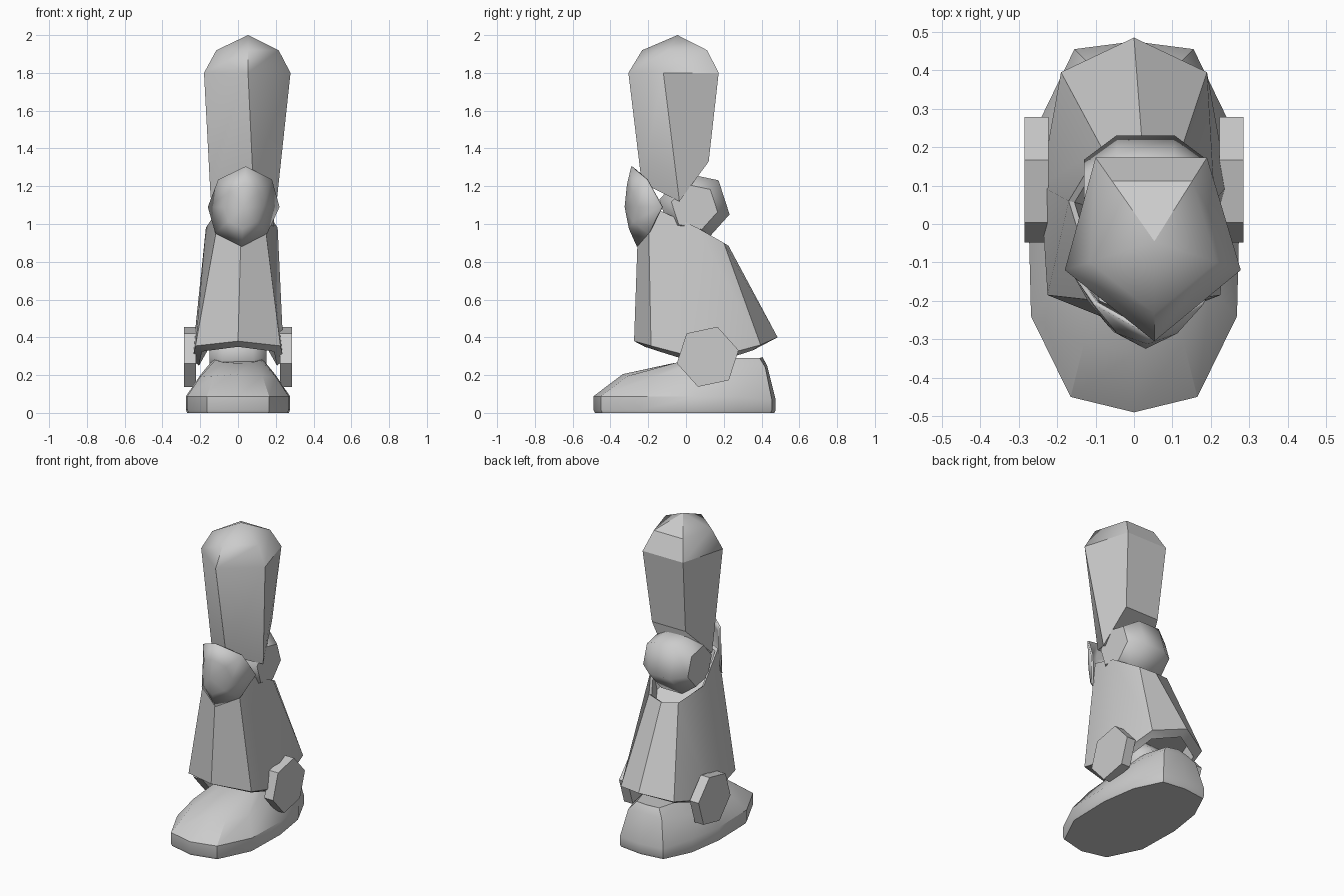
import bpy, bmesh, math
from mathutils import Vector

cube = bpy.data.objects.get("Cube")
if cube:
    bpy.data.objects.remove(cube)

grey = bpy.data.materials.new("plain_grey")
grey.use_nodes = True
grey.diffuse_color = (0.6, 0.6, 0.6, 1)
grey.node_tree.nodes["Principled BSDF"].inputs["Base Color"].default_value = (0.6, 0.6, 0.6, 1)


def finish(name, bm, angle, recalc=True):
    if recalc:
        bmesh.ops.recalc_face_normals(bm, faces=bm.faces[:])
    mesh = bpy.data.meshes.new(name)
    bm.to_mesh(mesh)
    bm.free()
    mesh.materials.append(grey)
    obj = bpy.data.objects.new(name, mesh)
    bpy.context.collection.objects.link(obj)
    bpy.ops.object.select_all(action='DESELECT')
    obj.select_set(True)
    bpy.context.view_layer.objects.active = obj
    bpy.ops.object.shade_smooth_by_angle(angle=math.radians(angle))
    return obj


def loft(name, rings, angle=30, caps=(True, True), tip=None):
    """Skin a list of rings; close the ends with caps or a pointed tip."""
    bm = bmesh.new()
    rows = [[bm.verts.new(p) for p in ring] for ring in rings]
    n = len(rows[0])
    for a, b in zip(rows, rows[1:]):
        for i in range(n):
            j = (i + 1) % n
            bm.faces.new((a[i], a[j], b[j], b[i]))
    if caps[0]:
        bm.faces.new(rows[0])
    if tip:
        top = bm.verts.new(tip)
        for i in range(n):
            bm.faces.new((rows[-1][i], rows[-1][(i + 1) % n], top))
    elif caps[1]:
        bm.faces.new(rows[-1])
    return finish(name, bm, angle)


def mirror(half, cx=0.0):
    """Close a front-to-back half outline across a vertical centre plane."""
    right = [Vector((cx + x, y, z)) for x, y, z in half]
    left = [Vector((cx - x, y, z)) for x, y, z in half[-2:0:-1]]
    return right + left


def shifted(ring, scale, dz):
    mid = sum(ring, Vector()) / len(ring)
    return [Vector((mid.x + (p.x - mid.x) * scale,
                    mid.y + (p.y - mid.y) * scale, p.z + dz)) for p in ring]


def hexagon(x, y, z, r, turn):
    return [Vector((x, y + r * math.cos(math.radians(turn + 60 * k)),
                    z + r * math.sin(math.radians(turn + 60 * k)))) for k in range(6)]


# Foot: flat sole with a sloping upper
sole = [(0, -.49), (.165, -.45), (.268, -.24), (.275, .05), (.24, .28), (.155, .455), (0, .475)]
instep = [(0, -.335, .205), (.13, -.31, .195), (.2, -.17, .19), (.2, .05, .2),
          (.18, .27, .22), (.12, .42, .24), (0, .43, .25)]
collar = [(0, -.06, .265), (.07, -.05, .265), (.12, 0, .28), (.13, .1, .285),
          (.12, .25, .29), (.08, .39, .29), (0, .405, .295)]
loft("foot", [mirror([(x * .98, y * .985, 0) for x, y in sole]),
              mirror([(x, y, .015) for x, y in sole]),
              mirror([(x, y, .088 - .02 * (y > .4)) for x, y in sole]),
              mirror(instep), mirror(collar)], angle=32)

# Ankle joint and the hexagonal discs beside it
loft("ankle_joint", [hexagon(x, .12, .31, r, 12) for x, r in
                     ((-.15, .07), (-.08, .13), (.08, .13), (.15, .07))], angle=60)
for side, label in ((1, "left"), (-1, "right")):
    loft("ankle_disc_" + label,
         [hexagon(side * x, .115, .297, .167, 12) for x in (.222, .285)])

# Shin: flared eight-sided shell, hollow at both ends
shin_top = mirror([(0, -.25, 1.1), (.11, -.2, 1.1), (.19, .06, .98), (.105, .2, .9), (0, .225, .885)], .02)
shin_bottom = mirror([(0, -.275, .38), (.225, -.185, .355), (.243, .1, .28),
                      (.19, .395, .36), (0, .485, .4)])
loft("shin", [shifted(shin_top, .8, -.12), shifted(shin_top, .92, -.01), shin_top, shin_bottom,
              shifted(shin_bottom, .85, -.03), shifted(shin_bottom, .75, .06)])

# Knee ball: hexagonal barrel with flat ends
loft("knee_ball", [hexagon(.03 + x, .045, 1.09, r, -12) for x, r in
                   ((-.16, .125), (-.075, .19), (.075, .19), (.16, .125))], angle=55)

# Knee guard: curved thin shield
rim = [(.22, -.13, 1.09), (.18, -.21, 1.235), (.04, -.29, 1.305), (-.105, -.21, 1.235),
       (-.16, -.13, 1.09), (-.12, -.2, .95), (.02, -.26, .88), (.155, -.2, .95)]
bm = bmesh.new()
peak = Vector((.03, -.325, 1.09))
hub = bm.verts.new(peak)
outer = [bm.verts.new(p) for p in rim]
inner = []
for p in rim:
    q = peak.lerp(Vector(p), .55)
    q.y = peak.y + (p[1] - peak.y) * .35
    inner.append(bm.verts.new(q))
for i in range(len(rim)):
    j = (i + 1) % len(rim)
    bm.faces.new((hub, inner[i], inner[j]))
    bm.faces.new((inner[i], outer[i], outer[j], inner[j]))
guard = finish("knee_guard", bm, 60, recalc=False)
shell = guard.modifiers.new("Thickness", 'SOLIDIFY')
shell.thickness = .012
shell.offset = -1

# Thigh: five-sided taper under a pointed dome, slanted cut at the knee
apex = Vector((.053, -.045, 2.0))
shoulder = [Vector((x, y, 1.8)) for x, y in
            ((.053, -.305), (.278, -.12), (.19, .173), (-.1, .173), (-.18, -.12))]
dome = [Vector((apex.x + (p.x - apex.x) * .72, apex.y + (p.y - apex.y) * .72, 1.92)) for p in shoulder]
hem = [Vector(p) for p in ((.08, -.235, 1.22), (.205, -.035, 1.12), (.16, .12, 1.33),
                           (-.08, .12, 1.33), (-.145, -.06, 1.14))]
thigh = loft("thigh", [hem, shoulder, dome], angle=62, tip=apex)
for face in thigh.data.polygons:
    if face.normal.y > .3:
        face.use_smooth = False
